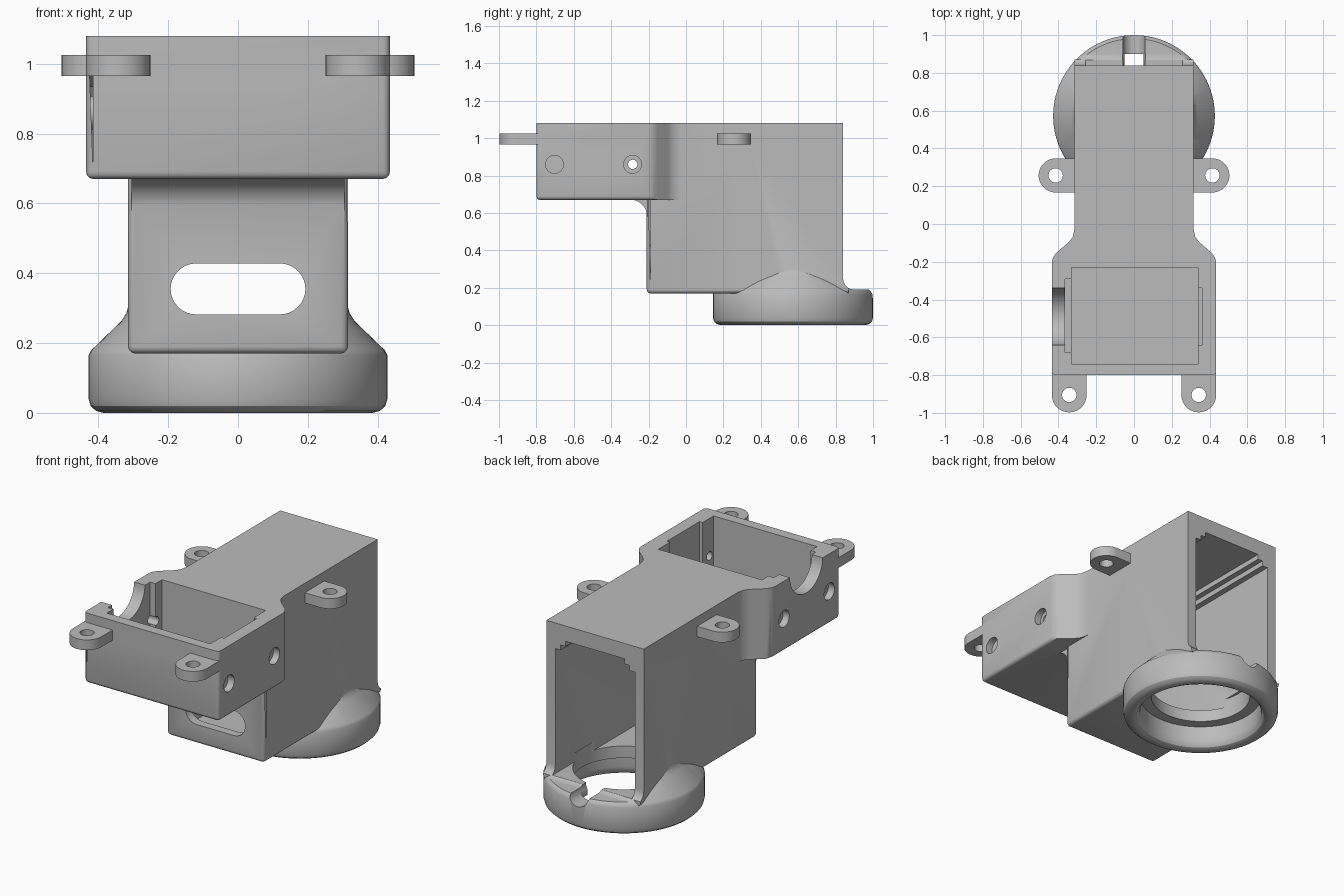
import bpy, bmesh
from math import sin, cos, pi, radians
from mathutils import Vector

if "Cube" in bpy.data.objects:
    bpy.data.objects.remove(bpy.data.objects["Cube"], do_unlink=True)

grey = bpy.data.materials.new("plain_grey")
grey.use_nodes = True
grey.diffuse_color = (0.5, 0.5, 0.5, 1)
grey.node_tree.nodes["Principled BSDF"].inputs["Base Color"].default_value = (0.5, 0.5, 0.5, 1)


def finish(name, bm):
    bmesh.ops.recalc_face_normals(bm, faces=bm.faces)
    mesh = bpy.data.meshes.new(name)
    bm.to_mesh(mesh)
    bm.free()
    mesh.materials.append(grey)
    ob = bpy.data.objects.new(name, mesh)
    bpy.context.collection.objects.link(ob)
    return ob


def prism(name, pts, lo, hi, axis="Z", round_rule=None, width=0.02):
    """Extrude a flat outline along an axis, rounding the edges chosen by a rule."""
    place = {"Z": lambda a, b, h: (a, b, h),
             "X": lambda a, b, h: (h, a, b),
             "Y": lambda a, b, h: (a, h, b)}[axis]
    bm = bmesh.new()
    low = [bm.verts.new(place(a, b, lo)) for a, b in pts]
    high = [bm.verts.new(place(a, b, hi)) for a, b in pts]
    bm.faces.new(low)
    bm.faces.new(high)
    n = len(pts)
    for i in range(n):
        j = (i + 1) % n
        bm.faces.new((low[i], low[j], high[j], high[i]))
    if round_rule:
        edges = [e for e in bm.edges if round_rule(*(v.co for v in e.verts))]
        bmesh.ops.bevel(bm, geom=edges, offset=width, segments=3, profile=0.5, affect="EDGES")
    return finish(name, bm)


def block(name, x, y, z, **kw):
    return prism(name, [(x[0], y[0]), (x[1], y[0]), (x[1], y[1]), (x[0], y[1])], *z, **kw)


def arc(cx, cy, r, start, end, n):
    return [(cx + r * cos(radians(start + (end - start) * i / n)),
             cy + r * sin(radians(start + (end - start) * i / n))) for i in range(n + 1)]


def rod(name, a, b, r, lo, hi, axis, n=32):
    return prism(name, arc(a, b, r, 0, 360, n)[:-1], lo, hi, axis)


def lathe(name, profile, cy, n=96):
    """Solid of revolution around a vertical axis at y = cy."""
    bm = bmesh.new()
    rings = [[bm.verts.new((r * cos(2 * pi * i / n), cy + r * sin(2 * pi * i / n), z))
              for i in range(n)] for r, z in profile]
    for a, b in zip(rings, rings[1:]):
        for i in range(n):
            j = (i + 1) % n
            bm.faces.new((a[i], a[j], b[j], b[i]))
    bm.faces.new(rings[0])
    bm.faces.new(rings[-1])
    return finish(name, bm)


def combine(target, other, operation):
    mod = target.modifiers.new("combine", "BOOLEAN")
    mod.operation, mod.solver, mod.object = operation, "EXACT", other
    bpy.context.view_layer.objects.active = target
    bpy.ops.object.modifier_apply(modifier=mod.name)
    bpy.data.objects.remove(other, do_unlink=True)


RING_Y = 0.572
adds, cuts = [], []

# Main tower, with rounded front and bottom edges
housing = block("sensor_housing", (-0.315, 0.315), (-0.21, 0.87), (0.17, 1.12),
                round_rule=lambda a, b: (a.z < 0.2 and b.z < 0.2 and min(a.y, b.y) < 0.8)
                or (a.y < 0 and b.y < 0 and abs(a.x - b.x) < 0.01))

# Wide head that necks down into the tower
side = [(0.435, -0.8), (0.435, -0.2), (0.428, -0.175), (0.41, -0.152), (0.345, -0.095),
        (0.324, -0.068), (0.315, -0.025), (0.3, 0.0)]
outline = side + [(-x, y) for x, y in reversed(side)]
adds.append(prism("head", outline, 0.67, 1.12,
                  round_rule=lambda a, b: (a.z < 0.7 and b.z < 0.7 and min(a.y, b.y) < -0.19)
                  or (a.y < -0.79 and b.y < -0.79 and abs(a.x - b.x) < 0.01)))

# Curved fillet where the head meets the tower front
fillet = arc(-0.3, 0.58, 0.092, 0, 90, 8)
adds.append(prism("head_fillet", fillet + [(-0.3, 0.69), (-0.1, 0.69), (-0.1, 0.58)],
                  -0.305, 0.305, "X"))

# Round base with a flare up to the tower
adds.append(lathe("base_ring", [(0.385, 0), (0.407, 0.006), (0.422, 0.02), (0.428, 0.04),
                                (0.428, 0.165), (0.42, 0.18), (0.335, 0.262),
                                (0.32, 0.285), (0.313, 0.31)], RING_Y))

# Mounting tabs at the front and sides
for s in (-1, 1):
    front = arc(s * 0.343, -0.905, 0.092, 180, 360, 24)
    adds.append(prism("front_tab", front + [(s * 0.343 + 0.092, -0.77), (s * 0.343 - 0.092, -0.77)],
                      0.965, 1.025))
    tip = [(s * x, y) for x, y in arc(0.415, 0.257, 0.09, -90, 90, 24)]
    adds.append(prism("side_tab", tip + [(s * 0.29, 0.347), (s * 0.29, 0.167)], 0.965, 1.025))
    cuts.append(rod("tab_hole", s * 0.343, -0.905, 0.038, 0.9, 1.07, "Z"))
    cuts.append(rod("tab_hole", s * 0.415, 0.257, 0.038, 0.9, 1.07, "Z"))

# Flat top, and the back face curving down to the ring
cuts.append(block("top_trim", (-2, 2), (-2, 2), (1.08, 1.5)))
cuts.append(prism("back_trim", [(0.84, 1.3)] + arc(0.9, 0.25, 0.06, 180, 270, 6)
                  + [(1.3, 0.19), (1.3, 1.3)], -0.8, 0.8, "X"))

# Tower cavity, open at the back, with stepped rails in the top corners
half = [(0.257, 0.2), (0.257, 0.93), (0.222, 0.93), (0.222, 0.96), (0.19, 0.96), (0.19, 0.99)]
cuts.append(prism("tower_cavity", half + [(-x, z) for x, z in reversed(half)], -0.16, 1.2, "Y"))

# Stadium slot in the front wall
cuts.append(prism("front_slot", arc(0.12, 0.355, 0.073, -90, 90, 16)
                  + arc(-0.12, 0.355, 0.073, 90, 270, 16), -0.4, -0.1, "Y"))

# Stepped bore through the base, with a cable notch at the back
cuts.append(lathe("lower_bore", [(0.37, -0.05), (0.37, 0), (0.35, 0.008), (0.337, 0.025),
                                 (0.333, 0.05), (0.333, 0.13)], RING_Y))
cuts.append(lathe("upper_bore", [(0.272, 0.05), (0.272, 0.25)], RING_Y))
cuts.append(block("ledge_slot", (-0.05, 0.05), (0.7, 0.9), (0.08, 0.3)))
cuts.append(rod("cable_groove", 0, 0.195, 0.06, 0.8, 1.2, "Y"))

# Head pocket with side recesses and a half-round rim notch
cuts.append(block("pocket", (-0.33, 0.34), (-0.74, -0.23), (0.72, 1.3)))
cuts.append(block("right_recess", (-0.365, -0.2), (-0.68, -0.29), (0.73, 1.3)))
cuts.append(block("left_recess", (0.2, 0.36), (-0.64, -0.34), (0.73, 1.3)))
cuts.append(rod("rim_notch", -0.49, 1.085, 0.152, -0.6, -0.3, "X", 48))

# Screw holes through the head sides, with counterbores
for y in (-0.703, -0.285):
    cuts.append(rod("screw_hole", y, 0.86, 0.025, -0.6, 0.6, "X"))
    for s in (-1, 1):
        cuts.append(rod("counterbore", y, 0.86, 0.048, *sorted((s * 0.395, s * 0.6)), "X"))

for ob in adds:
    combine(housing, ob, "UNION")
for ob in cuts:
    combine(housing, ob, "DIFFERENCE")

# Smooth the curves and keep the edges sharp
bpy.ops.object.select_all(action="DESELECT")
housing.select_set(True)
bpy.context.view_layer.objects.active = housing
bpy.ops.object.shade_smooth_by_angle(angle=radians(30))
